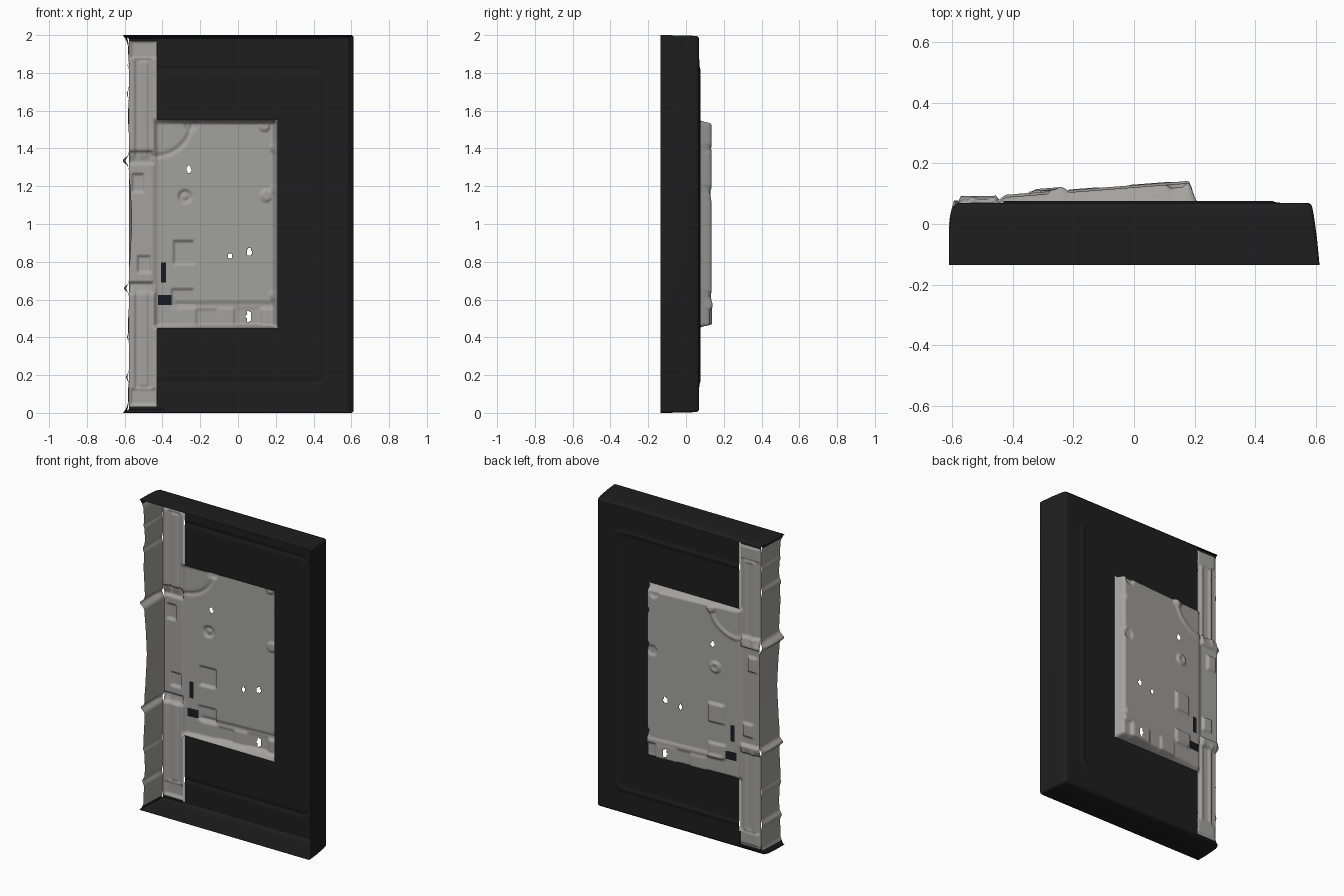
import bpy, math

if "Cube" in bpy.data.objects:
    bpy.data.objects.remove(bpy.data.objects["Cube"])


def material(name, rgb):
    m = bpy.data.materials.new(name)
    m.diffuse_color = (*rgb, 1)
    m.use_nodes = True
    m.node_tree.nodes["Principled BSDF"].inputs["Base Color"].default_value = m.diffuse_color
    return m


BLACK = material("black_plastic", (0.013, 0.013, 0.013))
GREY = material("grey_metal", (0.37, 0.365, 0.345))
NAVY = material("dark_slot", (0.009, 0.011, 0.015))


def smooth(t):
    t = min(1, max(0, t))
    return t * t * (3 - 2 * t)


def lin(a, b, n):
    return [a + (b - a) * i / n for i in range(n + 1)]


def box(x, z, x0, x1, z0, z1, soft=0.012):
    """1 inside a soft-edged rectangle, 0 outside."""
    d = min(x - x0, x1 - x, z - z0, z1 - z)
    return smooth(d / soft + 0.5)


def disc(x, z, cx, cz, r, soft=0.016):
    return smooth((r - math.hypot(x - cx, z - cz)) / soft + 0.5)


def grid(name, us, vs, point, mats, keep=lambda u, v: True, paint=lambda u, v: 0):
    """Sheet over a parameter grid, with holes (keep) and a colour rule (paint)."""
    n = len(vs)
    verts = [point(u, v) for u in us for v in vs]
    faces, ids = [], []
    for i in range(len(us) - 1):
        for j in range(n - 1):
            u, v = (us[i] + us[i + 1]) / 2, (vs[j] + vs[j + 1]) / 2
            if keep(u, v):
                a = i * n + j
                faces.append((a, a + n, a + n + 1, a + 1))
                ids.append(paint(u, v))
    used = sorted({k for f in faces for k in f})
    remap = {k: i for i, k in enumerate(used)}
    me = bpy.data.meshes.new(name)
    me.from_pydata([verts[k] for k in used], [], [[remap[k] for k in f] for f in faces])
    for m in mats:
        me.materials.append(m)
    for p, k in zip(me.polygons, ids):
        p.material_index = k
        p.use_smooth = True
    me.update()
    ob = bpy.data.objects.new(name, me)
    bpy.context.collection.objects.link(ob)
    return ob


# Shared layout: the grey strip lies left of XS, the plate fills XS..XP by ZB..ZT
XL, XS, XP, XR = -0.578, -0.43, 0.21, 0.575
Z0, ZB, ZT, Z1 = 0.018, 0.45, 1.55, 1.982
ZS = lin(Z0, ZB, 58) + lin(ZB, ZT, 146)[1:] + lin(ZT, Z1, 58)[1:]


# Outer casing: top, right and bottom walls swept around a rounded open path
def rim(ix, iz, il):
    r, pts = 0.014, [(-0.61 + il, 2 - iz)]
    x, z = 0.612 - ix, 2 - iz
    arc = [(x - r + r * math.sin(a), z - r + r * math.cos(a)) for a in lin(0, math.pi / 2, 5)]
    pts += arc
    pts += [(px, 2 - pz) for px, pz in reversed(arc)]
    return pts + [(-0.61 + il, iz)]


LAYERS = [(-0.135, 0, 0, 0), (-0.05, 0.008, 0.001, 0), (0.03, 0.019, 0.003, 0.004),
          (0.055, 0.024, 0.006, 0.012), (0.065, 0.028, 0.01, 0.02), (0.07, 0.037, 0.018, 0.03)]
RIMS = [(y, rim(*ins)) for y, *ins in LAYERS]


def casing_point(u, v):
    y, pts = RIMS[u]
    return (pts[v][0], y, pts[v][1])


grid("casing_walls", range(len(RIMS)), range(len(RIMS[0][1])), casing_point, [BLACK])


# Back panel with a shallow rounded rectangular bead
def panel_point(x, z):
    cx, cz, hx, hz, r = -0.07, 0.9925, 0.525, 0.8275, 0.05
    dx, dz = abs(x - cx) - hx + r, abs(z - cz) - hz + r
    d = math.hypot(max(dx, 0), max(dz, 0)) + min(max(dx, dz), 0) - r
    return (x, 0.07 + 0.006 * math.exp(-(d / 0.012) ** 2), z)


grid("back_panel", lin(XS, XP, 40) + lin(XP, XR, 45)[1:], ZS, panel_point, [BLACK],
     keep=lambda x, z: not (x < XP and ZB < z < ZT))

# Relief on the plate: rectangles (x0, x1, z0, z1, height) and discs (x, z, radius, height)
BOXES = [(-0.34, -0.235, 0.79, 0.91, 0.014), (-0.35, -0.235, 0.565, 0.655, 0.012),
         (-0.33, 0.19, 0.555, 0.585, 0.007), (-0.22, -0.11, 0.46, 0.55, 0.009),
         (-0.02, 0.12, 0.46, 0.555, 0.009), (0.13, 0.19, 0.47, 0.55, -0.008),
         (-0.56, -0.5, 1.17, 1.265, 0.014), (-0.53, -0.465, 0.745, 0.83, 0.014),
         (-0.575, -0.45, 1.32, 1.385, 0.018), (-0.575, -0.45, 0.635, 0.69, 0.018),
         (-0.565, -0.435, 1.88, 1.965, 0.01), (-0.565, -0.435, 0.045, 0.125, 0.01)]
DISCS = [(-0.28, 1.145, 0.034, 0.012), (-0.28, 1.145, 0.015, -0.006), (-0.25, 1.525, 0.03, 0.012),
         (0.14, 1.52, 0.028, -0.012), (0.15, 1.15, 0.03, -0.01), (0.195, 1.4, 0.022, -0.012),
         (0.195, 1.18, 0.022, -0.012), (0.195, 0.62, 0.025, -0.012)]
HOLES = [(-0.26, 1.29, 0.012, 0.023), (0.06, 0.85, 0.013, 0.02), (-0.042, 0.83, 0.012, 0.016),
         (0.056, 0.51, 0.014, 0.03)]


def plate_point(x, z):
    mid = smooth((z - 0.62) / 0.06) * smooth((1.38 - z) / 0.06)
    strip = 0.06 + 0.015 * mid
    # pressed vertical rails of the strip, above and below the plate's middle
    rail = box(x, z, -0.545, -0.455, 0.13, 1.875) - 0.6 * box(x, z, -0.522, -0.478, 0.14, 1.86)
    strip += 0.011 * rail * (1 - mid)
    # sloped plate, dropping to the panel at its rounded edges
    edge = smooth(0.08 + (XP - x) / 0.035) if x > XP - 0.035 else 1
    edge *= smooth((z - ZB) / 0.02) * smooth((ZT - z) / 0.02)
    plate = 0.07 + (0.018 + 0.077 * (x - XS)) * edge if x < XP else 0.07
    if x >= XP - 1e-5:
        plate = 0.07
    t = smooth((x - XS + 0.03) / 0.04) if ZB <= z <= ZT else 0
    y = strip + (plate - strip) * t
    k = edge if x > XS else 1
    for x0, x1, z0, z1, h in BOXES:
        y += h * k * box(x, z, x0, x1, z0, z1)
    for cx, cz, r, h in DISCS:
        y += h * k * disc(x, z, cx, cz, r)
    # curved channel in the upper left corner
    if -0.46 < x < -0.22 and 1.33 < z < ZT:
        d = abs(math.hypot(x + 0.44, z - 1.56) - 0.2)
        y += 0.008 * k * math.exp(-(d / 0.012) ** 2)
    return (x, y, z)


def plate_keep(x, z):
    if x > XS and not ZB < z < ZT:
        return False
    return all(((x - cx) / a) ** 2 + ((z - cz) / b) ** 2 > 1 for cx, cz, a, b in HOLES)


def plate_paint(x, z):
    if z < 0.032 or z > 1.968:
        return 1
    slot = -0.41 < x < -0.38 and 0.69 < z < 0.8
    port = -0.425 < x < -0.35 and 0.572 < z < 0.625
    return 2 if slot or port else 0


grid("grey_plate", lin(XL, XS, 22) + lin(XS, XP, 90)[1:], ZS, plate_point,
     [GREY, BLACK, NAVY], keep=plate_keep, paint=plate_paint)


# Left grey wall: wavy sheet with clip bumps, flaring out into the casing ends
def wall_point(t, z):
    yb = plate_point(XL, z)[1]
    y = -0.13 + (yb + 0.13) * t
    x = XL + 0.014 * (1 - t) * smooth((z - 0.7) / 0.15) * smooth((1.32 - z) / 0.15)
    flare = max(0, 1 - z / 0.07, 1 - (2 - z) / 0.07)
    x -= 0.03 * flare ** 2 * (1 - t * 0.5)
    x -= 0.004 * (1 - t) * math.sin(z * 17)
    for cz, h, w in [(1.335, 0.034, 0.022), (0.66, 0.028, 0.02), (0.19, 0.015, 0.02),
                     (1.69, 0.012, 0.02), (0.4, 0.007, 0.015), (1.84, 0.007, 0.012)]:
        x -= h * math.exp(-((z - cz) / w) ** 2) * smooth(t * -1.2 + 1.7)
    # soft bend where the wall turns into the strip
    x += 0.012 * smooth((t - 0.9) / 0.1) * (1 - t)
    return (x, y, z)


grid("left_wall", lin(0, 1, 20), [0.004] + ZS + [1.996], wall_point, [GREY, BLACK],
     paint=lambda t, z: 1 if z < 0.022 or z > 1.978 else 0)
